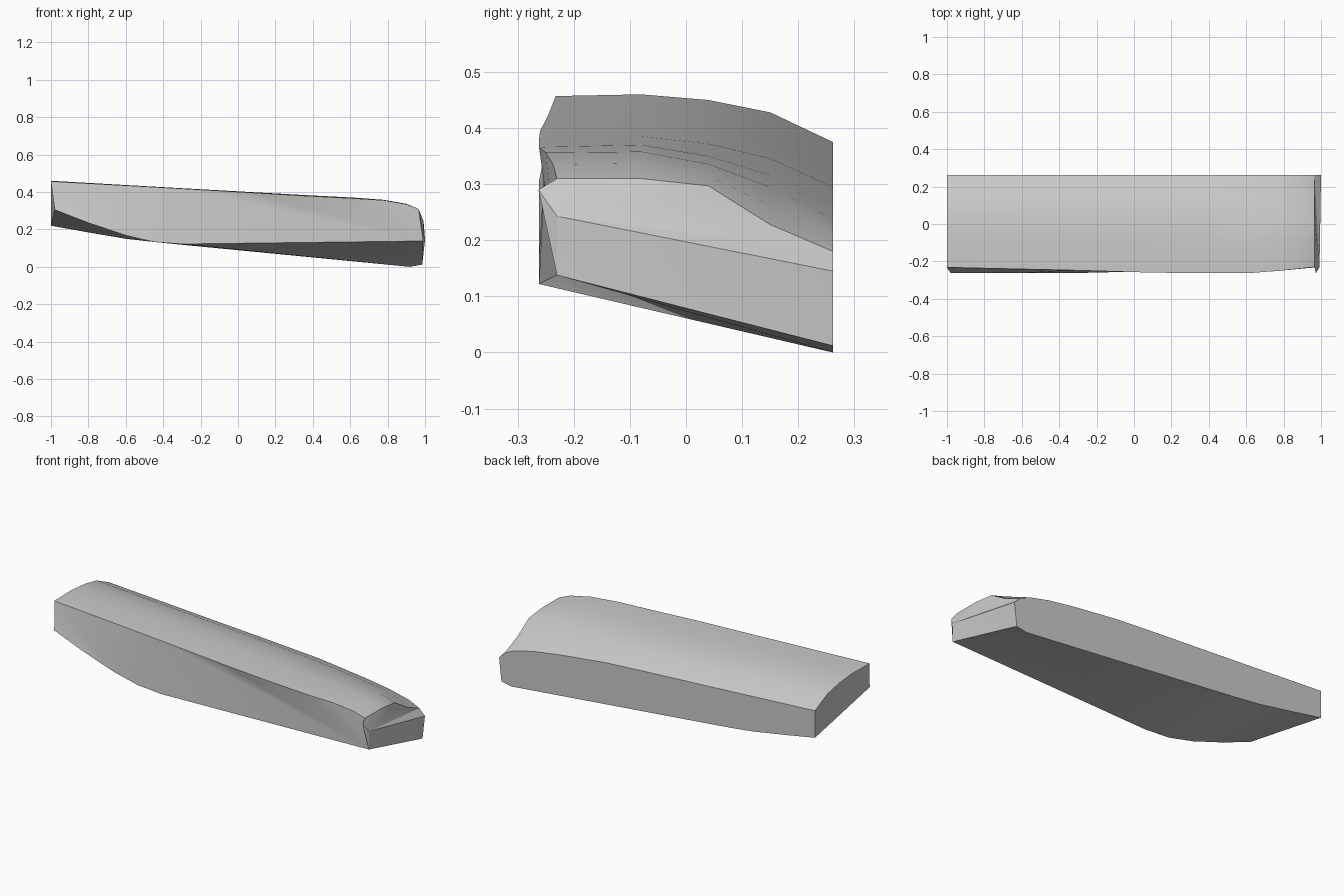
import bpy
import bmesh
import math

cube = bpy.data.objects.get("Cube")
if cube:
    bpy.data.objects.remove(cube, do_unlink=True)

# Single plain grey
grey = bpy.data.materials.new("plain_grey")
grey.use_nodes = True
colour = (0.6, 0.6, 0.6, 1.0)
grey.diffuse_color = colour
grey.node_tree.nodes["Principled BSDF"].inputs["Base Color"].default_value = colour

BACK = 0.262

# Domed top sections: x, front y, then heights from front to back
sections = [
    (-1.0, -0.232, (0.457, 0.460, 0.450, 0.428, 0.375)),
    (-0.33, -0.247, (0.420, 0.422, 0.412, 0.388, 0.335)),
    (0.10, -0.260, (0.395, 0.398, 0.386, 0.361, 0.310)),
    (0.33, -0.262, (0.381, 0.385, 0.372, 0.346, 0.295)),
    (0.62, -0.262, (0.366, 0.370, 0.350, 0.316, 0.262)),
    (0.78, -0.250, (0.356, 0.358, 0.336, 0.295, 0.238)),
    (0.90, -0.237, (0.335, 0.337, 0.315, 0.262, 0.210)),
    (0.965, -0.230, (0.310, 0.310, 0.297, 0.228, 0.180)),
]
# Lower edges, from the -x end: (x, z)
front_edge = [(-0.98, 0.305), (-0.8, 0.235), (-0.6, 0.168), (-0.45, 0.133), (-0.3, 0.122)]
back_edge = [(-1.0, 0.22), (-0.8, 0.184), (-0.6, 0.15), (-0.45, 0.133), (-0.3, 0.118)]

bm = bmesh.new()
vert = bm.verts.new


def fan(hub, rim):
    """Triangles from one hub vertex over a chain of vertices."""
    for a, b in zip(rim, rim[1:]):
        bm.faces.new((hub, a, b))


def loft(chain_a, chain_b):
    """Quads between two chains of equal length."""
    for i in range(len(chain_a) - 1):
        bm.faces.new((chain_a[i], chain_a[i + 1], chain_b[i + 1], chain_b[i]))


rings = [[vert((x, y, z)) for y, z in zip((fy, -0.08, 0.04, 0.15, BACK), zs)]
         for x, fy, zs in sections]
low_front = [vert((x, -0.262, z)) for x, z in front_edge]
low_back = [vert((x, BACK, z)) for x, z in back_edge]

# Corner points of the +x end
lip = vert((0.972, -0.263, 0.29))
corner_mid = vert((0.992, -0.23, 0.243))
corner_low = vert((0.99, -0.23, 0.138))
heel = vert((0.92, BACK, 0.0))
back_low = vert((0.985, BACK, 0.012))
back_mid = vert((1.0, BACK, 0.145))

# Top dome
for a, b in zip(rings, rings[1:]):
    loft(a, b)

# Underside
loft(low_front, low_back)
bm.faces.new((low_front[-1], corner_low, heel, low_back[-1]))
bm.faces.new((corner_low, back_low, heel))

# Front side, fanning into the lower +x corner
top_front = [r[0] for r in rings]
fan(top_front[0], low_front[:3])
bm.faces.new((top_front[0], low_front[2], top_front[1]))
fan(top_front[1], low_front[2:] + [corner_low])
fan(corner_low, top_front[1:] + [lip, corner_mid])

# Flat back side
bm.faces.new([r[-1] for r in rings] + [back_mid, back_low, heel] + low_back[::-1])

# The two ends
bm.faces.new(rings[0] + [low_back[0], low_front[0]])
fan(corner_mid, [corner_low, back_low, back_mid] + rings[-1][::-1] + [lip])

bmesh.ops.recalc_face_normals(bm, faces=bm.faces)
mesh = bpy.data.meshes.new("rounded_slab")
bm.to_mesh(mesh)
bm.free()
mesh.materials.append(grey)
slab = bpy.data.objects.new("rounded_slab", mesh)
bpy.context.collection.objects.link(slab)

# Smooth dome with sharp rims
bpy.ops.object.select_all(action='DESELECT')
slab.select_set(True)
bpy.context.view_layer.objects.active = slab
bpy.ops.object.shade_smooth_by_angle(angle=math.radians(30))
